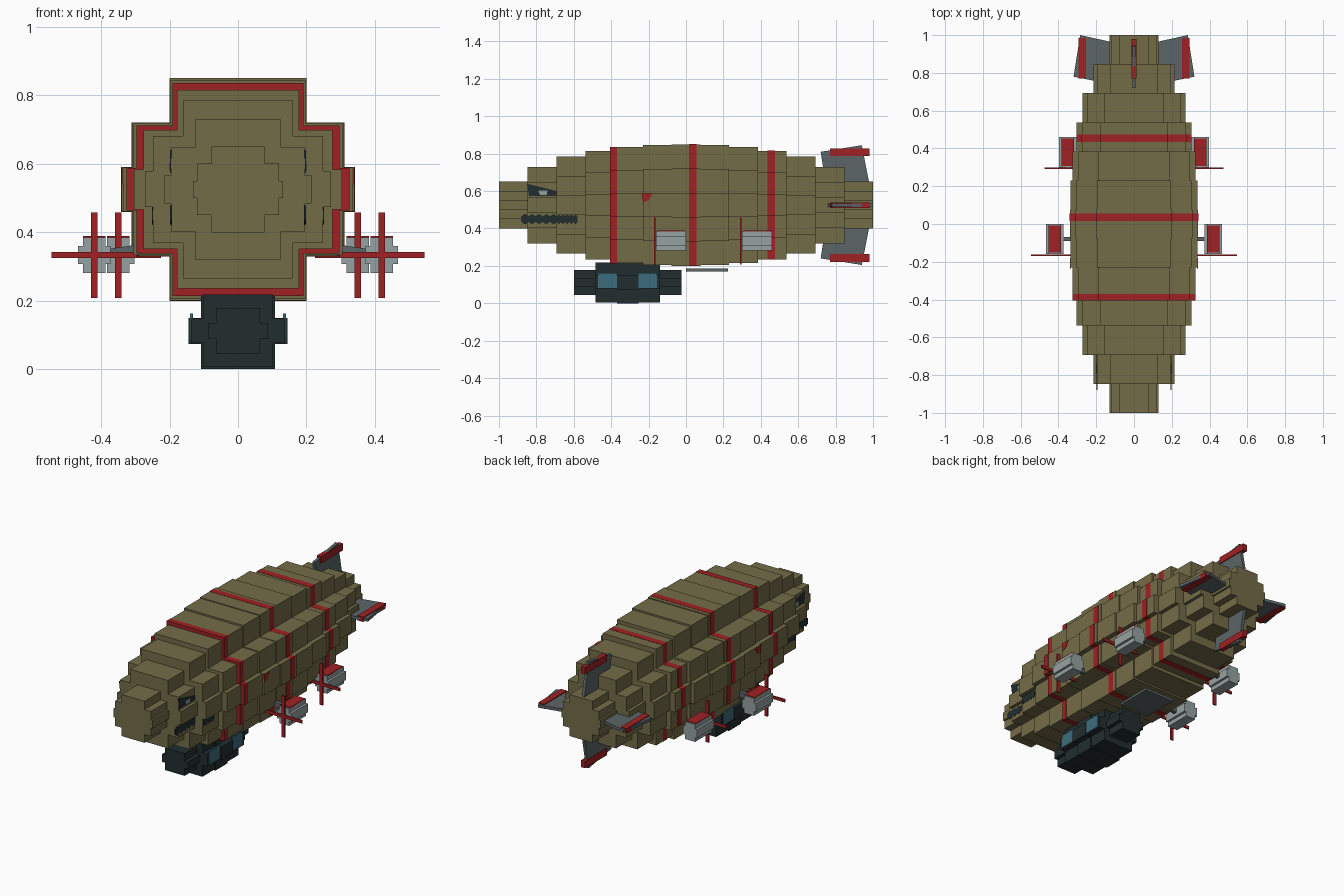
import bpy, bmesh

cube = bpy.data.objects.get("Cube")
if cube:
    bpy.data.objects.remove(cube, do_unlink=True)


def material(name, rgb):
    m = bpy.data.materials.new(name)
    m.use_nodes = True
    col = (*rgb, 1)
    m.diffuse_color = col
    bsdf = next(n for n in m.node_tree.nodes if n.type == 'BSDF_PRINCIPLED')
    bsdf.inputs["Base Color"].default_value = col
    bsdf.inputs["Roughness"].default_value = 0.8
    return m


OLIVE = material("olive", (0.175, 0.15, 0.064))
RED = material("red", (0.35, 0.015, 0.017))
SLATE = material("slate grey", (0.105, 0.13, 0.135))
STEEL = material("light steel", (0.31, 0.36, 0.36))
DARK = material("dark teal", (0.016, 0.027, 0.028))
GLASS = material("blue glass", (0.045, 0.15, 0.20))


def finish(name, bm, mat):
    bmesh.ops.recalc_face_normals(bm, faces=bm.faces)
    mesh = bpy.data.meshes.new(name)
    bm.to_mesh(mesh)
    bm.free()
    mesh.materials.append(mat)
    ob = bpy.data.objects.new(name, mesh)
    bpy.context.collection.objects.link(ob)
    return ob


def stepped_outline(tiers):
    """Stepped cross outline from (half width, half height) tiers."""
    quarter = [tiers[0]]
    for (a, b), (c, d) in zip(tiers, tiers[1:]):
        quarter += [(c, b), (c, d)]
    half = quarter + [(-x, z) for x, z in reversed(quarter)]
    return half + [(-x, -z) for x, z in half]


def stepped_body(name, tiers, rings, centre, mat):
    """Loft the outline along y through rings of (y, scale)."""
    bm = bmesh.new()
    cx, cz = centre
    outline = stepped_outline(tiers)
    loops = [[bm.verts.new((cx + x * s, y, cz + z * s)) for x, z in outline]
             for y, s in rings]
    n = len(outline)
    for a, b in zip(loops, loops[1:]):
        for i in range(n):
            j = (i + 1) % n
            bm.faces.new((a[i], a[j], b[j], b[i]))
    bm.faces.new(loops[0])
    bm.faces.new(loops[-1])
    return finish(name, bm, mat)


def segment_rings(start, step, scales):
    rings = []
    for i, s in enumerate(scales):
        rings += [(start + i * step, s), (start + (i + 1) * step, s)]
    return rings


def prism(name, pts, axis, lo, hi, mat):
    """Extrude a 2D polygon along an axis; pts hold the other two axes in order."""
    bm = bmesh.new()

    def loop(h):
        out = []
        for p in pts:
            co = list(p)
            co.insert("xyz".index(axis), h)
            out.append(bm.verts.new(co))
        return out
    a, b = loop(lo), loop(hi)
    bm.faces.new(a)
    bm.faces.new(b)
    for i in range(len(pts)):
        j = (i + 1) % len(pts)
        bm.faces.new((a[i], a[j], b[j], b[i]))
    return finish(name, bm, mat)


def box(name, x, y, z, mat):
    return prism(name, [(x[0], y[0]), (x[1], y[0]), (x[1], y[1]), (x[0], y[1])],
                 'z', z[0], z[1], mat)


# Hull of stepped segments, with red bands round it
HULL_Z = 0.525
HULL = [(0.34, 0.065), (0.31, 0.195), (0.2, 0.325)]
nose = [0.385, 0.63, 0.8, 0.892, 0.954, 0.985]
stepped_body("hull", HULL, segment_rings(-1, 2 / 13, nose + [1.0] + nose[::-1]),
             (0, HULL_Z), OLIVE)
for name, y0, y1, s in (("front_band", -0.405, -0.37, 0.958),
                        ("middle_band", 0.015, 0.055, 1.004),
                        ("rear_band", 0.435, 0.475, 0.897)):
    stepped_body(name, HULL, [(y0, s), (y1, s)], (0, HULL_Z), RED)

# Gondola and belly plate
stepped_body("gondola", [(0.145, 0.038), (0.108, 0.112)],
             segment_rings(-0.6, 0.115, [0.6, 0.95, 1.0, 0.95, 0.6]),
             (0, 0.112), DARK)
box("belly_plate", (-0.1, 0.1), (0, 0.225), (0.17, 0.185), SLATE)

for side, s in (("left", 1), ("right", -1)):
    # Gondola windows
    for tag, y in (("front", -0.47), ("rear", -0.257)):
        box(f"{side}_{tag}_window", (s * 0.132, s * 0.14), (y, y + 0.102),
            (0.083, 0.163), GLASS)

    # Painted face: eye, pupil and toothed mouth on the stepped nose
    prism(f"{side}_eye", [(-0.85, 0.64), (-0.69, 0.6), (-0.69, 0.575), (-0.84, 0.575)],
          'x', s * 0.193, s * 0.198, DARK)
    prism(f"{side}_pupil", [(-0.79, 0.602), (-0.74, 0.602), (-0.745, 0.58), (-0.78, 0.58)],
          'x', s * 0.197, s * 0.2, STEEL)
    for tag, y0, y1, x in (("front", -0.88, -0.69, 0.195), ("rear", -0.69, -0.58, 0.248)):
        count = 10
        ys = [y0 + (y1 - y0) * i / count for i in range(count + 1)]
        mouth = [(y, 0.478 if i % 2 else 0.465) for i, y in enumerate(ys)]
        mouth += [(y, 0.422 if i % 2 else 0.435) for i, y in reversed(list(enumerate(ys)))]
        prism(f"{side}_{tag}_mouth", mouth, 'x', s * (x - 0.002), s * (x + 0.003), DARK)

    # Small red flank mark
    prism(f"{side}_flank_mark", [(-0.235, 0.588), (-0.18, 0.588), (-0.2, 0.55), (-0.23, 0.54)],
          'x', s * 0.334, s * 0.3375, RED)

    # Engines with red cowl, crossed propeller blades and strut
    for tag, cx, y0 in (("front", 0.42, -0.16), ("rear", 0.35, 0.3)):
        name, cx, cz = f"{side}_{tag}", s * cx, 0.333
        stepped_body(name + "_engine", [(0.047, 0.026), (0.033, 0.052)],
                     [(y0, 1), (y0 + 0.16, 1)], (cx, cz), STEEL)
        box(name + "_cowl", (cx - 0.033, cx + 0.033), (y0 + 0.008, y0 + 0.152),
            (0.383, 0.389), RED)
        blade = (y0 - 0.01, y0 - 0.002)
        box(name + "_upright_blade", (cx - 0.01, cx + 0.01), blade, (0.208, 0.458), RED)
        box(name + "_level_blade", (cx - 0.125, cx + 0.125), blade, (0.324, 0.342), RED)
        root = s * 0.25
        prism(name + "_strut", [(root, 0.335), (cx, 0.325), (cx, 0.345), (root, 0.37)],
              'y', y0 + 0.07, y0 + 0.092, SLATE)

    # Level tail fins with red stripe
    prism(f"{side}_tail_fin", [(s * 0.08, 0.955), (s * 0.285, 1.0), (s * 0.32, 0.78),
                               (s * 0.12, 0.74)], 'z', 0.515, 0.533, SLATE)
    box(f"{side}_fin_stripe", (s * 0.255, s * 0.295), (0.77, 0.985), (0.51, 0.538), RED)

# Upright tail fins with red stripe
for tag, s in (("upper", 1), ("lower", -1)):
    outline = [(0.72, 0.285), (0.94, 0.32), (0.985, 0.09), (0.755, 0.06)]
    prism(f"{tag}_tail_fin", [(y, HULL_Z + s * r) for y, r in outline],
          'x', -0.009, 0.009, SLATE)
    box(f"{tag}_fin_stripe", (-0.014, 0.014), (0.77, 0.98),
        (HULL_Z + s * 0.262, HULL_Z + s * 0.303), RED)
